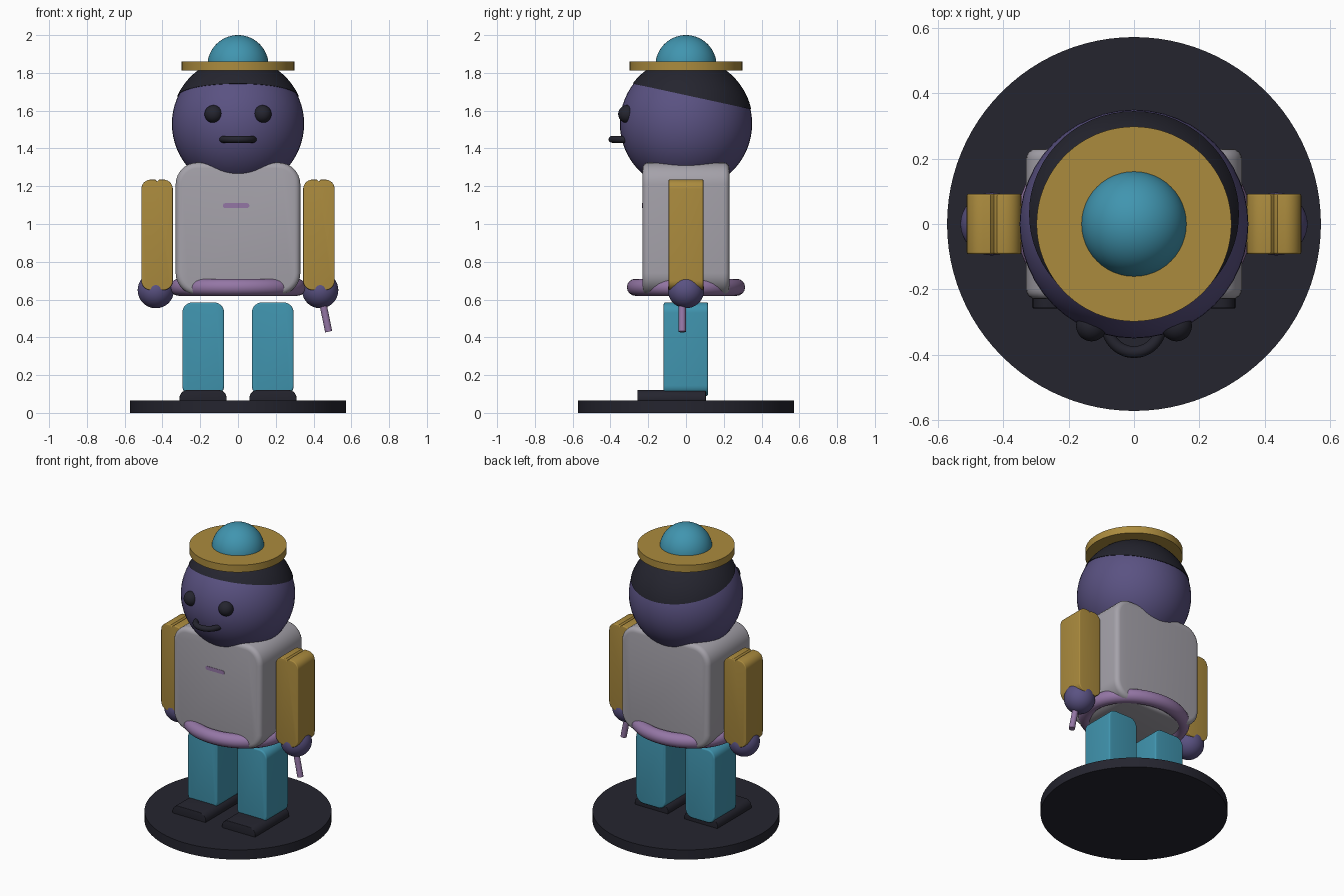
import bpy, bmesh, math
from mathutils import Vector, Matrix

if "Cube" in bpy.data.objects:
    bpy.data.objects.remove(bpy.data.objects["Cube"], do_unlink=True)


def material(name, rgb):
    m = bpy.data.materials.new(name)
    m.use_nodes = True
    m.diffuse_color = (*rgb, 1)
    m.node_tree.nodes["Principled BSDF"].inputs["Base Color"].default_value = (*rgb, 1)
    return m


SKIN = material("violet skin", (0.102, 0.084, 0.223))
GREY = material("light grey", (0.376, 0.361, 0.402))
GOLD = material("mustard", (0.41, 0.26, 0.048))
TEAL = material("teal", (0.052, 0.30, 0.43))
DARK = material("charcoal", (0.018, 0.018, 0.028))
MAUVE = material("mauve", (0.296, 0.181, 0.376))


def finish(name, bm, mat, angle=35):
    bmesh.ops.recalc_face_normals(bm, faces=bm.faces)
    mesh = bpy.data.meshes.new(name)
    bm.to_mesh(mesh)
    bm.free()
    ob = bpy.data.objects.new(name, mesh)
    bpy.context.collection.objects.link(ob)
    mesh.materials.append(mat)
    bpy.ops.object.select_all(action="DESELECT")
    ob.select_set(True)
    bpy.context.view_layer.objects.active = ob
    bpy.ops.object.shade_smooth_by_angle(angle=math.radians(angle))
    return ob


def ball(name, center, radius, mat):
    bm = bmesh.new()
    bmesh.ops.create_uvsphere(bm, u_segments=48, v_segments=32, radius=radius,
                              matrix=Matrix.Translation(center))
    return finish(name, bm, mat)


def rod(name, start, end, radius, mat, sides=64):
    a, b = Vector(start), Vector(end)
    turn = (b - a).to_track_quat("Z", "Y").to_matrix().to_4x4()
    bm = bmesh.new()
    bmesh.ops.create_cone(bm, cap_ends=True, segments=sides, radius1=radius, radius2=radius,
                          depth=(b - a).length, matrix=Matrix.Translation((a + b) / 2) @ turn)
    return finish(name, bm, mat)


def ring(name, center, rx, ry, tube, mat, start=0, sweep=360, steps=64):
    """Elliptical tube, closed when the sweep is a full turn."""
    full = sweep == 360
    bm, loops = bmesh.new(), []
    for i in range(steps if full else steps + 1):
        a = math.radians(start + sweep * i / steps)
        loop = []
        for j in range(16):
            t = math.tau * j / 16
            w = tube * math.cos(t)
            loop.append(bm.verts.new((center[0] + (rx + w) * math.cos(a),
                                      center[1] + (ry + w) * math.sin(a),
                                      center[2] + tube * math.sin(t))))
        loops.append(loop)
    pairs = list(zip(loops, loops[1:])) + ([(loops[-1], loops[0])] if full else [])
    for p, q in pairs:
        for j in range(16):
            k = (j + 1) % 16
            bm.faces.new((p[j], p[k], q[k], q[j]))
    if not full:
        bm.faces.new(loops[0])
        bm.faces.new(loops[-1])
    return finish(name, bm, mat, 50)


def slab(name, x, y, z, radius, mat, bevel=0.01, notch=0, low=None):
    """Rounded rectangle in x-z, extruded along y with softened rims."""
    low = radius if low is None else low
    corners = [(x[1], z[1], radius, 0), (x[0], z[1], radius, 90),
               (x[0], z[0], low, 180), (x[1], z[0], low, 270)]
    points = []
    for n, (cx, cz, r, first) in enumerate(corners):
        sx, sz = (-1 if cx == x[1] else 1), (-1 if cz == z[1] else 1)
        if n == 1 and notch:
            mid = (x[0] + x[1]) / 2
            points += [(mid + notch, z[1]), (mid, z[1] - notch), (mid - notch, z[1])]
        for i in range(9 if r > 0 else 1):
            a = math.radians(first + 90 * i / 8)
            points.append((cx + sx * r + r * math.cos(a), cz + sz * r + r * math.sin(a)))
    bm = bmesh.new()
    face = bm.faces.new([bm.verts.new((px, y[0], pz)) for px, pz in points])
    out = bmesh.ops.extrude_face_region(bm, geom=[face])["geom"]
    bmesh.ops.translate(bm, verts=[g for g in out if isinstance(g, bmesh.types.BMVert)],
                        vec=(0, y[1] - y[0], 0))
    if bevel:
        rims = [e for e in bm.edges if abs(e.verts[0].co.y - e.verts[1].co.y) < 1e-6]
        bmesh.ops.bevel(bm, geom=rims, offset=bevel, segments=4, profile=0.5, affect="EDGES")
    return finish(name, bm, mat)


# Stand
rod("base_disc", (0, 0, 0), (0, 0, 0.065), 0.572, DARK, 96)

# Torso, belt and chest mark
slab("torso", (-0.33, 0.33), (-0.23, 0.23), (0.625, 1.325), 0.115, GREY, bevel=0.03)
ring("belt", (0, 0, 0.665), 0.315, 0.268, 0.045, MAUVE)
slab("chest_mark", (-0.08, 0.06), (-0.232, -0.226), (1.085, 1.11), 0.012, MAUVE, bevel=0)

# Limbs
for side, s in (("left", 1), ("right", -1)):
    def span(a, b):
        return tuple(sorted((s * a, s * b)))
    slab(side + "_leg", span(0.073, 0.295), (-0.118, 0.117), (0.09, 0.585), 0.055, TEAL)
    slab(side + "_shoe", span(0.06, 0.31), (-0.258, 0.105), (0.06, 0.122), 0.045, DARK,
         bevel=0.004, low=0.012)
    slab(side + "_arm", span(0.345, 0.512), (-0.092, 0.092), (0.65, 1.235), 0.05, GOLD,
         bevel=0.006, notch=0.01)
    ball(side + "_hand", (s * 0.435, 0, 0.65), 0.096, SKIN)
    ball(side + "_eye", (s * 0.13, -0.312, 1.582), 0.047, DARK)
rod("held_stick", (0.435, -0.02, 0.65), (0.48, -0.02, 0.43), 0.019, MAUVE, 24)

# Head and mouth
HEAD = Vector((0, 0, 1.53))
ball("head", HEAD, 0.35, SKIN)
ring("mouth", (0, -0.31, 1.448), 0.082, 0.082, 0.018, DARK, start=180, sweep=180, steps=32)

# Hair cap, cut from a slightly larger sphere by a tilted plane
bm = bmesh.new()
bmesh.ops.create_uvsphere(bm, u_segments=64, v_segments=48, radius=0.354,
                          matrix=Matrix.Translation(HEAD))
cut = bmesh.ops.bisect_plane(bm, geom=bm.verts[:] + bm.edges[:] + bm.faces[:],
                             plane_co=(0, 0, 1.682), plane_no=(0, 0.212, 0.977),
                             clear_inner=True)
bmesh.ops.contextual_create(bm, geom=[g for g in cut["geom_cut"]
                                      if isinstance(g, bmesh.types.BMEdge)])
finish("hair", bm, DARK)

# Hat
rod("hat_brim", (0, 0, 1.812), (0, 0, 1.86), 0.298, GOLD, 96)
ball("hat_crown", (0, 0, 1.838), 0.162, TEAL)
